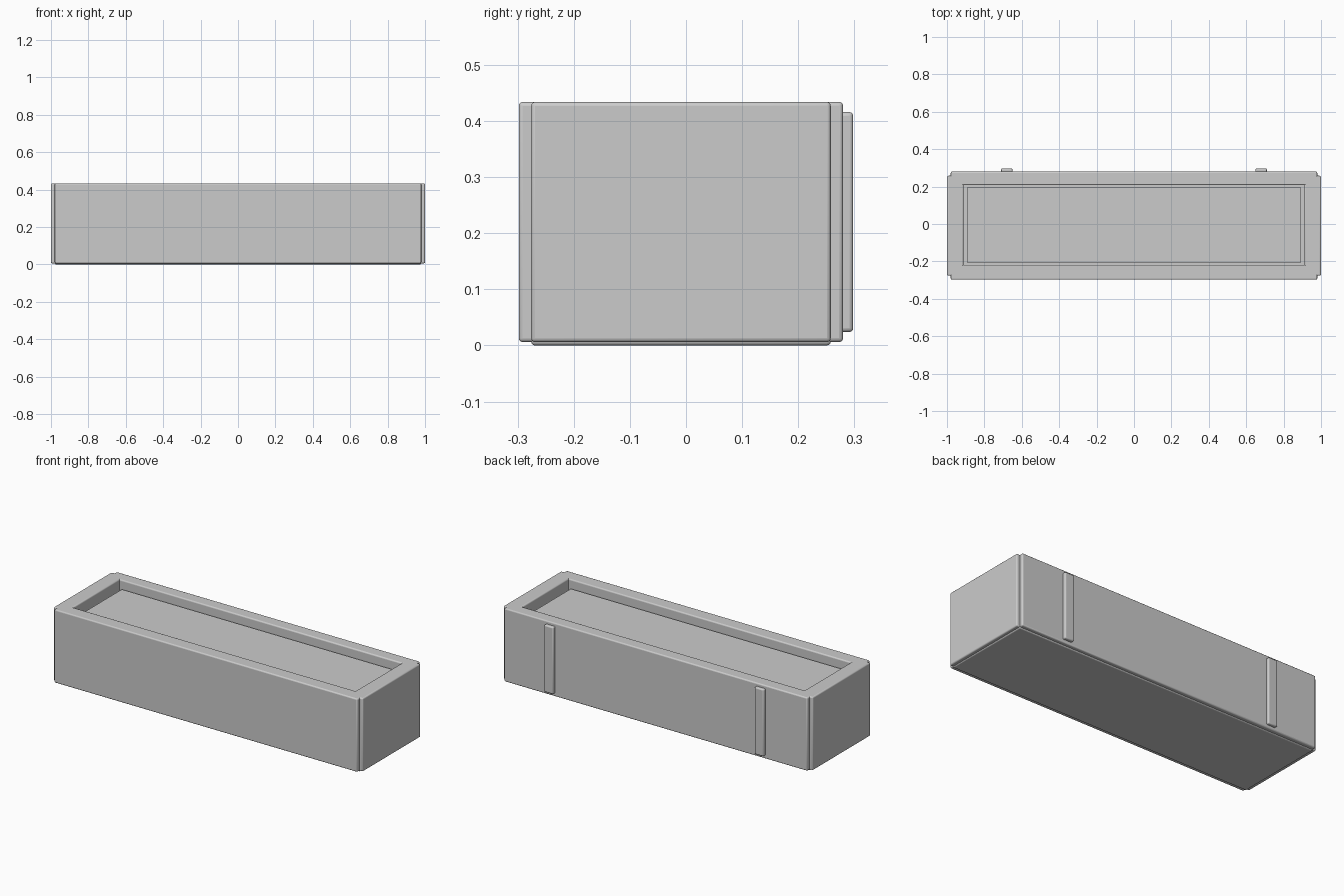
import bpy

cube = bpy.data.objects.get("Cube")
if cube:
    bpy.data.objects.remove(cube, do_unlink=True)

grey = bpy.data.materials.new("plain grey")
grey.use_nodes = True
GREY = (0.6, 0.6, 0.6, 1)
grey.diffuse_color = GREY
grey.node_tree.nodes["Principled BSDF"].inputs["Base Color"].default_value = GREY


def block(name, x, y, z, bevel=0.007):
    """Box between (min, max) pairs, with softly rounded edges."""
    spans = (x, y, z)
    bpy.ops.mesh.primitive_cube_add(size=1, location=[(a + b) / 2 for a, b in spans])
    ob = bpy.context.object
    ob.name = name
    ob.scale = [b - a for a, b in spans]
    bpy.ops.object.transform_apply(location=False, rotation=False, scale=True)
    ob.data.materials.append(grey)
    if bevel:
        mod = ob.modifiers.new("Rounded edges", "BEVEL")
        mod.width = bevel
        mod.segments = 3
    bpy.ops.object.shade_smooth_by_angle()
    return ob


WALL_Z = (0.006, 0.434)

# Long walls, standing slightly proud of the end walls
block("front_wall", (-0.98, 0.98), (-0.298, -0.218), WALL_Z)
block("back_wall", (-0.98, 0.98), (0.208, 0.28), WALL_Z)

# Base plate and inner fill, set a little clear of the walls
block("base", (-0.98, 0.98), (-0.276, 0.258), (0, 0.06))
block("fill", (-0.89, 0.89), (-0.208, 0.199), (0.05, 0.385), 0)

# End walls and back battens, one pair per side
for side, s in (("right", -1), ("left", 1)):
    block(side + "_end_wall", sorted((s * 0.912, s * 1.0)), (-0.276, 0.258), WALL_Z)
    block(side + "_batten", sorted((s * 0.65, s * 0.71)), (0.27, 0.298), (0.024, 0.416))
